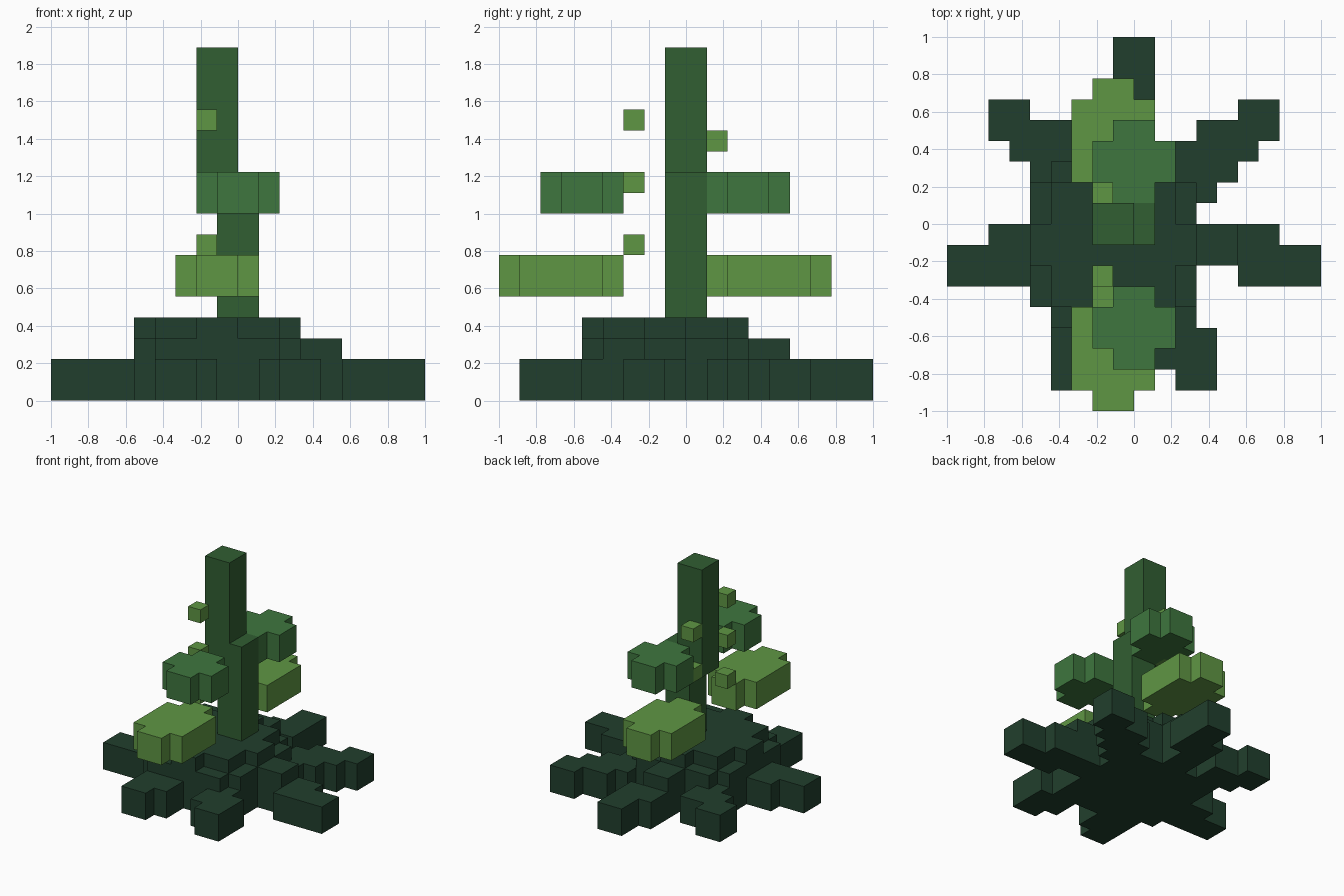
import bpy, bmesh, math
from mathutils import Vector

cube = bpy.data.objects.get("Cube")
if cube:
    bpy.data.objects.remove(cube, do_unlink=True)

U = 1 / 9  # size of one block


def linear(c):
    c /= 255
    return c / 12.92 if c <= 0.04045 else ((c + 0.055) / 1.055) ** 2.4


def material(name, rgb):
    col = tuple(linear(c) for c in rgb) + (1,)
    m = bpy.data.materials.new(name)
    m.use_nodes = True
    m.diffuse_color = col
    bsdf = m.node_tree.nodes["Principled BSDF"]
    bsdf.inputs["Base Color"].default_value = col
    bsdf.inputs["Roughness"].default_value = 1
    return m


DARK = material("dark green", (33, 63, 45))
TRUNK = material("trunk green", (49, 94, 50))
MID = material("mid green", (62, 118, 62))
LIGHT = material("light green", (95, 150, 68))


def blocks(name, mat, *boxes):
    """Join block boxes (x0, x1, y0, y1, z0, z1) into one outer skin."""
    cells = set()
    for x0, x1, y0, y1, z0, z1 in boxes:
        cells |= {(x, y, z) for x in range(x0, x1)
                  for y in range(y0, y1) for z in range(z0, z1)}
    bm = bmesh.new()
    for c in cells:
        for axis in range(3):
            for side in (0, 1):
                n = list(c)
                n[axis] += 2 * side - 1
                if tuple(n) in cells:
                    continue
                a, b = (axis + 1) % 3, (axis + 2) % 3
                ring = [(0, 0), (1, 0), (1, 1), (0, 1)]
                verts = []
                for i, j in (ring if side else ring[::-1]):
                    p = list(c)
                    p[axis] += side
                    p[a] += i
                    p[b] += j
                    verts.append(bm.verts.new(Vector(p) * U))
                bm.faces.new(verts)
    bmesh.ops.remove_doubles(bm, verts=bm.verts, dist=1e-4)
    bmesh.ops.dissolve_limit(bm, angle_limit=math.radians(1),
                             verts=bm.verts, edges=bm.edges)
    me = bpy.data.meshes.new(name)
    bm.to_mesh(me)
    bm.free()
    me.materials.append(mat)
    ob = bpy.data.objects.new(name, me)
    bpy.context.collection.objects.link(ob)


def leaf_clump(name, mat, x, y, z, long):
    """Rounded clump: a square with a bump on each end."""
    h = long // 2
    blocks(name, mat,
           (x - 2, x + 2, y - h + 1, y + h - 1, z, z + 2),
           (x - 1, x + 1, y - h, y + h, z, z + 2))


# Spreading base: stepped mound with limbs reaching out along the ground
blocks("base", DARK,
       # mound
       (-5, 3, -2, 0, 0, 4), (-2, 0, -5, 3, 0, 4), (-4, 2, -4, 2, 0, 4),
       (-5, 3, -4, 2, 0, 3), (-4, 2, -5, 3, 0, 3),
       (2, 3, -5, -4, 0, 2),
       # left limb
       (3, 5, -2, 0, 0, 3), (5, 7, -3, 0, 0, 2), (5, 9, -3, -1, 0, 2),
       # right limb
       (-7, -5, -3, 0, 0, 2), (-9, -5, -3, -1, 0, 2),
       # back limb
       (-2, 0, 3, 5, 0, 3), (-2, 0, 5, 7, 0, 2), (-1, 1, 5, 9, 0, 2),
       # back left limb
       (2, 4, 1, 3, 0, 2), (2, 5, 2, 4, 0, 2), (3, 6, 3, 5, 0, 2),
       (5, 7, 4, 6, 0, 2),
       # back right limb
       (-5, -3, 0, 4, 0, 2), (-6, -3, 3, 5, 0, 2), (-7, -5, 4, 6, 0, 2),
       # front limbs
       (1, 3, -7, -4, 0, 2), (2, 4, -8, -5, 0, 2),
       (-3, -1, -7, -4, 0, 2), (-4, -2, -8, -5, 0, 2))

# Stepped trunk
blocks("trunk", TRUNK, (-1, 1, -1, 1, 4, 11), (-2, 0, -1, 1, 9, 17))

# Leaf clumps in front of and behind the trunk
leaf_clump("front_lower_leaves", LIGHT, -1, -6, 5, 6)
leaf_clump("back_lower_leaves", LIGHT, -1, 4, 5, 6)
leaf_clump("front_upper_leaves", MID, 0, -5, 9, 4)
leaf_clump("back_upper_leaves", MID, 0, 3, 9, 4)

# Small floating buds
for i, (y, z) in enumerate([(-3, 7), (-3, 10), (-3, 13), (1, 9), (1, 12)]):
    blocks(f"bud_{i + 1}", LIGHT, (-2, -1, y, y + 1, z, z + 1))
